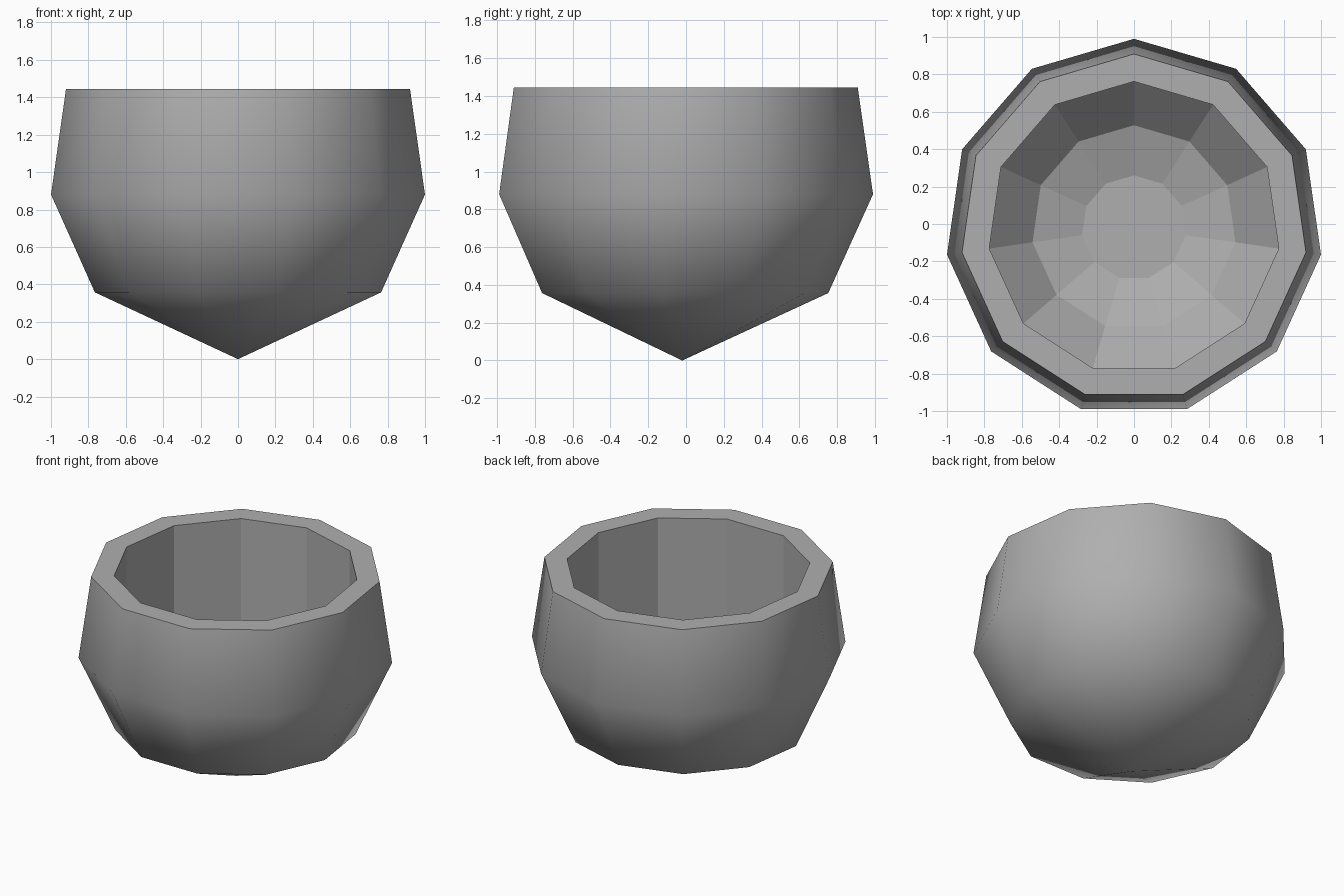
import bpy, bmesh
from math import pi, cos, sin

if "Cube" in bpy.data.objects:
    bpy.data.objects.remove(bpy.data.objects["Cube"])

SIDES = 11
CY = -0.02  # ring centre, so the odd-sided outline is centred on y = 0

# (radius, z) profile: outer wall upward, rim, then cavity downward
OUTER = [(0.773, 0.357), (1.01, 0.88), (0.929, 1.445)]
INNER = [(0.782, 1.445), (0.782, 0.62), (0.548, 0.38), (0.28, 0.295)]

bm = bmesh.new()


def ring(r, z):
    return [bm.verts.new((r * cos(pi / 2 + 2 * pi * k / SIDES),
                          CY + r * sin(pi / 2 + 2 * pi * k / SIDES), z))
            for k in range(SIDES)]


def bridge(a, b, smooth):
    for k in range(SIDES):
        n = (k + 1) % SIDES
        bm.faces.new((a[k], a[n], b[n], b[k])).smooth = smooth


# pointed underside, smooth shaded
rings = [ring(r, z) for r, z in OUTER + INNER]
tip = bm.verts.new((0, CY, 0))
for k in range(SIDES):
    bm.faces.new((tip, rings[0][(k + 1) % SIDES], rings[0][k])).smooth = True

# smooth outer wall, then flat rim and faceted cavity
for i in range(len(rings) - 1):
    bridge(rings[i], rings[i + 1], i < len(OUTER) - 1)

# cavity floor
bm.faces.new(rings[-1]).smooth = False

bmesh.ops.recalc_face_normals(bm, faces=bm.faces[:])
mesh = bpy.data.meshes.new("bowl")
bm.to_mesh(mesh)
bm.free()
bowl = bpy.data.objects.new("bowl", mesh)
bpy.context.collection.objects.link(bowl)

# darker grey than the default
grey = bpy.data.materials.new("grey")
grey.diffuse_color = (0.43, 0.43, 0.43, 1)
grey.use_nodes = True
grey.node_tree.nodes["Principled BSDF"].inputs["Base Color"].default_value = grey.diffuse_color
mesh.materials.append(grey)
